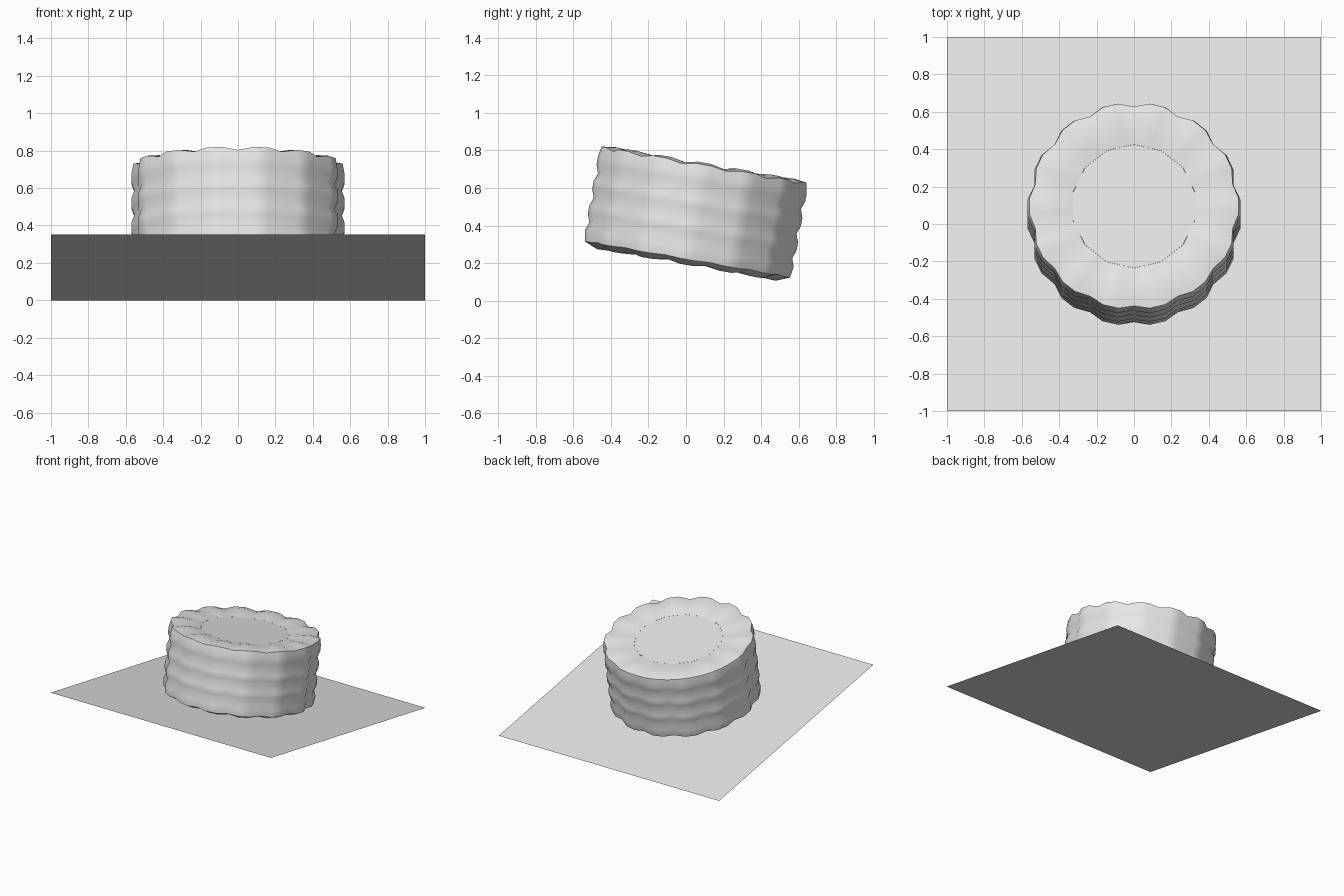
import bpy, bmesh, math
from mathutils import Matrix

cube = bpy.data.objects.get("Cube")
if cube:
    bpy.data.objects.remove(cube, do_unlink=True)

TILT = math.radians(10)
SEGMENTS = 14          # pads around the pouf
STEPS = SEGMENTS * 3   # three facets per pad
ROW = 0.133            # height of one row of pads
FLOOR = 0.0136         # gap between ground sheet and pouf
PLACE = Matrix.Translation((0, 0, math.tan(TILT))) @ Matrix.Rotation(-TILT, 4, "X")

grey = bpy.data.materials.new("light grey")
grey.use_nodes = True
grey.diffuse_color = (0.8, 0.8, 0.8, 1)
grey.node_tree.nodes["Principled BSDF"].inputs["Base Color"].default_value = (0.8, 0.8, 0.8, 1)


def add_object(name, bm):
    """Turn a bmesh into a tilted grey object."""
    mesh = bpy.data.meshes.new(name)
    bm.transform(PLACE)
    bm.to_mesh(mesh)
    bm.free()
    mesh.materials.append(grey)
    obj = bpy.data.objects.new(name, mesh)
    bpy.context.collection.objects.link(obj)
    return obj


def add_disc(name, height, flip=False):
    """Flat panel with one corner at each seam."""
    bm = bmesh.new()
    verts = []
    for i in range(SEGMENTS):
        a = math.tau * i / SEGMENTS
        verts.append(bm.verts.new((-0.335 * math.sin(a), 0.335 * math.cos(a), height)))
    face = bm.faces.new(verts)
    if flip:
        face.normal_flip()
    return add_object(name, bm)


# Ground sheet
bm = bmesh.new()
bmesh.ops.create_grid(bm, x_segments=1, y_segments=1, size=1)
bmesh.ops.scale(bm, vec=(1, 1 / math.cos(TILT), 1), verts=bm.verts)
add_object("ground_sheet", bm)

# Pad profile: radius, height, and how far each seam moves in radius and height
profile = [(0.328, 0.03, 0.0075, 0), (0.41, 0.018, 0, 0.01),
           (0.49, 0.014, -0.008, 0.014), (0.561, 0.043, -0.02, 0.005)]
for row in range(4):
    base = FLOOR + row * ROW
    if row > 0:
        profile.append((0.555, base, -0.01, 0))
        profile.append((0.571, base + ROW / 3, -0.025, 0))
    if row < 3 or row == 3:
        profile.append((0.571, base + ROW * 2 / 3, -0.025, 0))
profile += [(0.561, 0.556, -0.02, -0.014), (0.49, 0.566, -0.008, -0.015),
            (0.41, 0.56, 0, -0.01), (0.328, 0.545, 0.0075, 0)]

# Tufted pouf body
bm = bmesh.new()
rings = []
for r, h, dr, dh in profile:
    ring = []
    for i in range(STEPS):
        a = math.tau * i / STEPS
        seam = i % 3 == 0
        radius = r + dr * seam
        ring.append(bm.verts.new((-radius * math.sin(a), radius * math.cos(a), h + dh * seam)))
    rings.append(ring)
for low, high in zip(rings, rings[1:]):
    for i in range(STEPS):
        j = (i + 1) % STEPS
        bm.faces.new((low[i], low[j], high[j], high[i]))
body = add_object("pouf_body", bm)

# Flat panels closing the top and bottom
add_disc("top_panel", 0.545)
add_disc("bottom_panel", 0.03, flip=True)

bpy.ops.object.select_all(action="DESELECT")
body.select_set(True)
bpy.context.view_layer.objects.active = body
bpy.ops.object.shade_smooth_by_angle(angle=math.radians(30))
